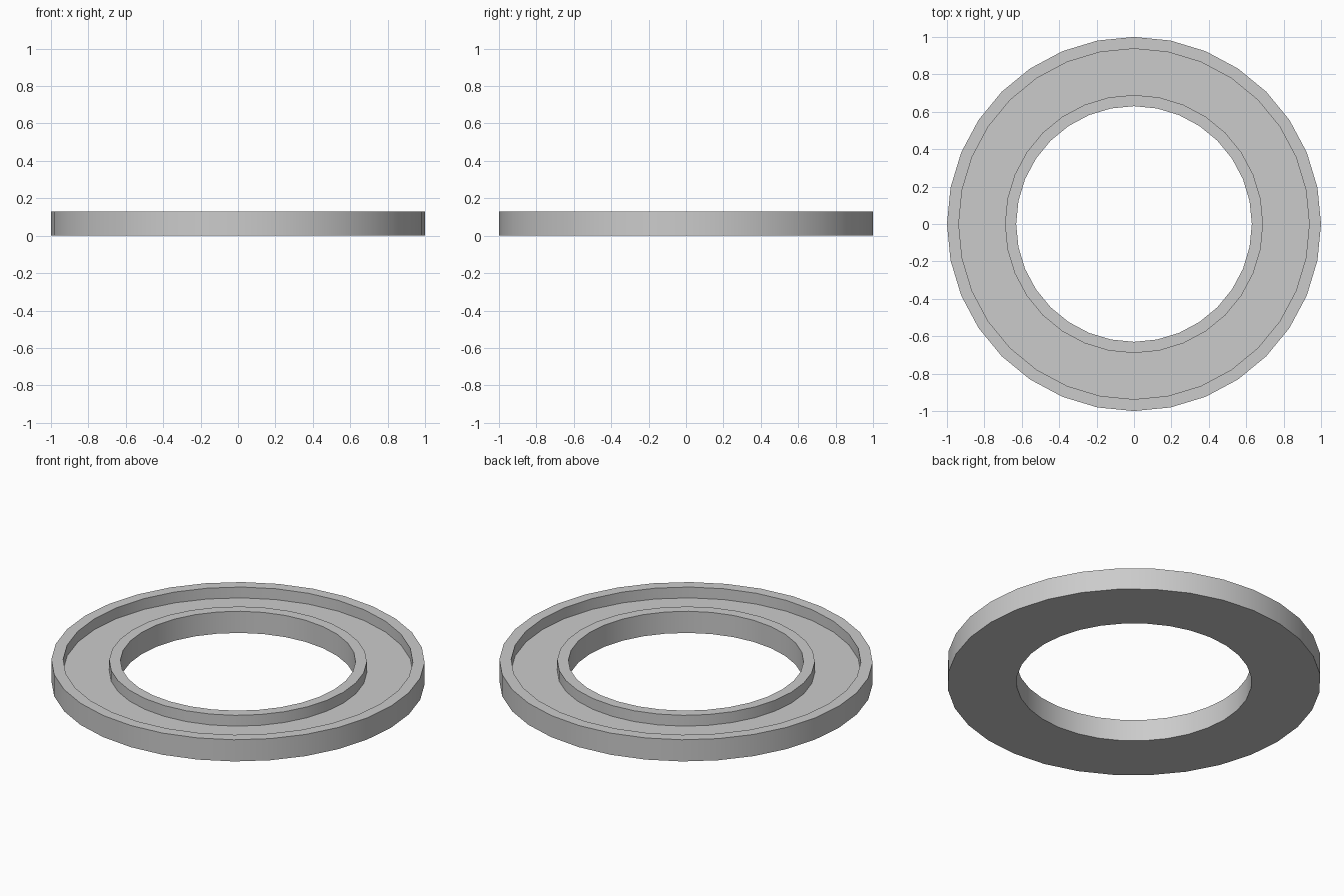
import bpy
import bmesh
import math
from mathutils import Vector

cube = bpy.data.objects.get("Cube")
if cube:
    bpy.data.objects.remove(cube, do_unlink=True)

SEGMENTS = 32
HEIGHT = 0.128
FLOOR = 0.064
OUTER, OUTER_LIP = 1.0, 0.937
INNER_LIP, INNER = 0.69, 0.63

# Plain grey finish
grey = bpy.data.materials.new("plain grey")
grey.use_nodes = True
colour = (0.6, 0.6, 0.6, 1.0)
grey.diffuse_color = colour
grey.node_tree.nodes["Principled BSDF"].inputs["Base Color"].default_value = colour

# Channel cross-section: flat base, raised outer and inner rims
profile = [
    (INNER, 0), (OUTER, 0), (OUTER, HEIGHT), (OUTER_LIP, HEIGHT),
    (OUTER_LIP, FLOOR), (INNER_LIP, FLOOR), (INNER_LIP, HEIGHT), (INNER, HEIGHT),
]

# Turn the closed section around the vertical axis
bm = bmesh.new()
verts = [bm.verts.new((r, 0, z)) for r, z in profile]
edges = [bm.edges.new((v, verts[(i + 1) % len(verts)])) for i, v in enumerate(verts)]
bmesh.ops.spin(bm, geom=verts + edges, cent=Vector(), axis=Vector((0, 0, 1)),
               angle=math.tau, steps=SEGMENTS, use_merge=False)
bmesh.ops.remove_doubles(bm, verts=bm.verts, dist=0.0005)
bmesh.ops.recalc_face_normals(bm, faces=bm.faces)

mesh = bpy.data.meshes.new("channel_ring")
bm.to_mesh(mesh)
bm.free()
mesh.materials.append(grey)
ring = bpy.data.objects.new("channel_ring", mesh)
bpy.context.collection.objects.link(ring)

# Smooth round walls with crisp rim edges
bpy.ops.object.select_all(action="DESELECT")
ring.select_set(True)
bpy.context.view_layer.objects.active = ring
bpy.ops.object.shade_smooth_by_angle(angle=math.radians(30))
